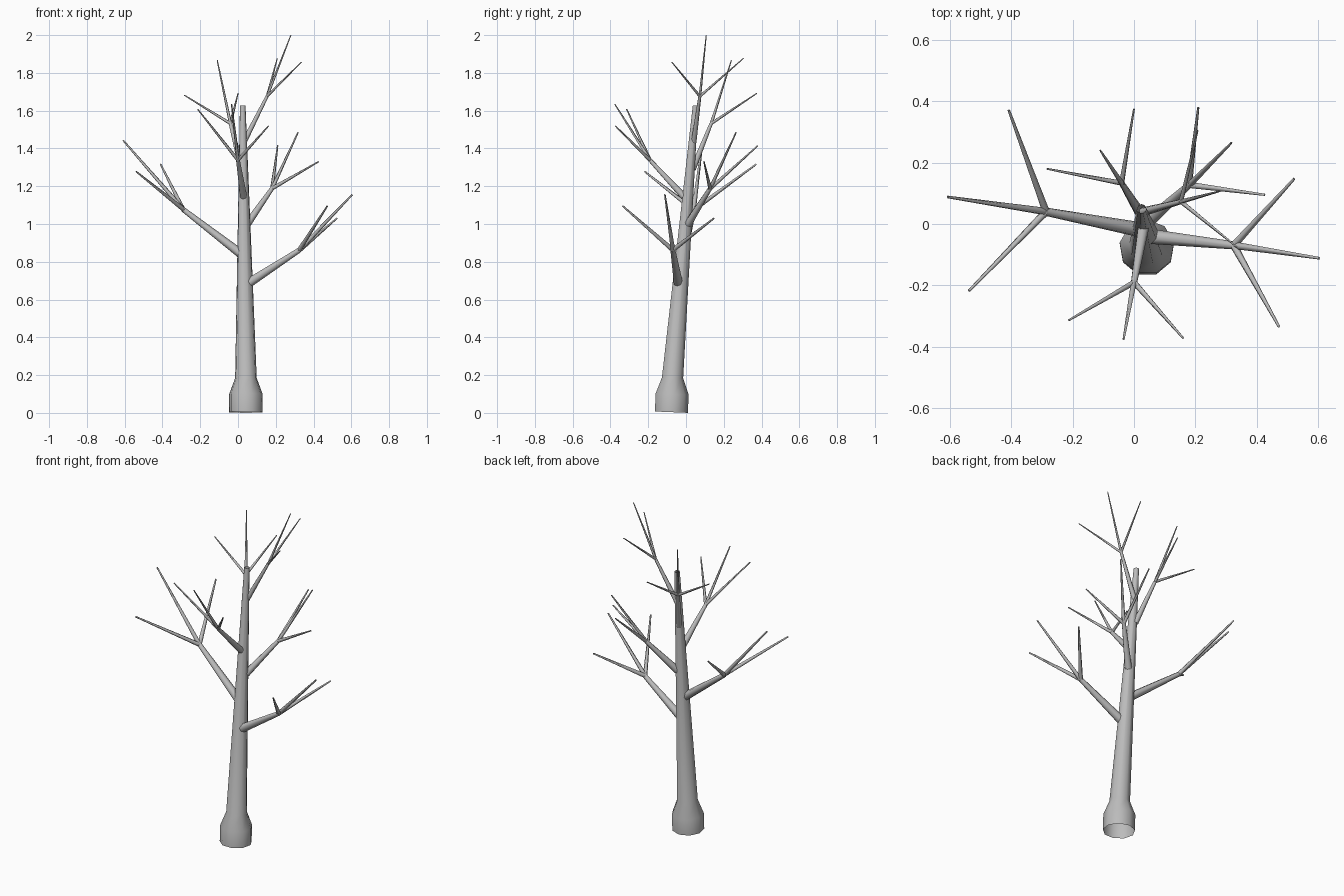
import bpy
import bmesh
from math import cos, sin, pi
from mathutils import Vector

cube = bpy.data.objects.get("Cube")
if cube:
    bpy.data.objects.remove(cube, do_unlink=True)

GREY = (0.5, 0.5, 0.5, 1.0)
bark = bpy.data.materials.new("grey_bark")
bark.use_nodes = True
bark.diffuse_color = GREY
bark.node_tree.nodes["Principled BSDF"].inputs["Base Color"].default_value = GREY


def add_tube(bm, points, radii, sides):
    """Open tapered tube through the points, rings square to its first stretch."""
    points = [Vector(p) for p in points]
    turn = Vector((0, 0, 1)).rotation_difference(points[1] - points[0])
    angles = [pi / 2 + 2 * pi * i / sides for i in range(sides)]
    rings = [[bm.verts.new(p + turn @ Vector((r * cos(a), r * sin(a), 0))) for a in angles]
             for p, r in zip(points, radii)]
    for low, high in zip(rings, rings[1:]):
        for i in range(sides):
            j = (i + 1) % sides
            bm.faces.new((low[i], low[j], high[j], high[i]))


def finish(bm, name):
    mesh = bpy.data.meshes.new(name)
    bm.to_mesh(mesh)
    bm.free()
    mesh.materials.append(bark)
    mesh.shade_smooth()
    bpy.context.collection.objects.link(bpy.data.objects.new(name, mesh))


# Leaning trunk with a flared foot
bm = bmesh.new()
add_tube(bm,
         [(0.042, -0.08, 0.004), (0.042, -0.076, 0.1), (0.042, -0.073, 0.185), (0.025, 0.05, 1.627)],
         [0.09, 0.09, 0.058, 0.015], 9)
finish(bm, "trunk")

# Branches: name, root, fork, root radius, twig tips
branches = [
    ("low_left_branch", (0.06, -0.042, 0.69), (0.325, -0.07, 0.862), 0.025,
     [(0.605, -0.112, 1.155), (0.523, 0.148, 1.03), (0.473, -0.335, 1.095)]),
    ("low_right_branch", (0.015, -0.018, 0.842), (-0.288, 0.04, 1.075), 0.025,
     [(-0.608, 0.088, 1.443), (-0.409, 0.371, 1.316), (-0.539, -0.218, 1.277)]),
    ("back_branch", (0.05, 0.01, 1.0), (0.18, 0.127, 1.187), 0.021,
     [(0.318, 0.265, 1.485), (0.21, 0.38, 1.415), (0.427, 0.095, 1.33)]),
    ("front_branch", (0.03, -0.012, 1.145), (0.0, -0.19, 1.337), 0.019,
     [(-0.034, -0.377, 1.634), (-0.213, -0.314, 1.607), (0.161, -0.373, 1.518)]),
    ("upper_right_branch", (0.02, 0.035, 1.29), (-0.04, 0.133, 1.532), 0.017,
     [(-0.11, 0.24, 1.867), (-0.284, 0.18, 1.682), (0.0, 0.375, 1.692)]),
    ("upper_left_branch", (0.03, 0.04, 1.43), (0.154, 0.073, 1.676), 0.015,
     [(0.28, 0.107, 2.0), (0.336, -0.075, 1.857), (0.208, 0.305, 1.878)]),
]
for name, root, fork, radius, tips in branches:
    bm = bmesh.new()
    add_tube(bm, [root, fork], [radius, radius * 0.55], 7)
    for tip in tips:
        add_tube(bm, [fork, tip], [radius * 0.52, radius * 0.18], 5)
    finish(bm, name)
